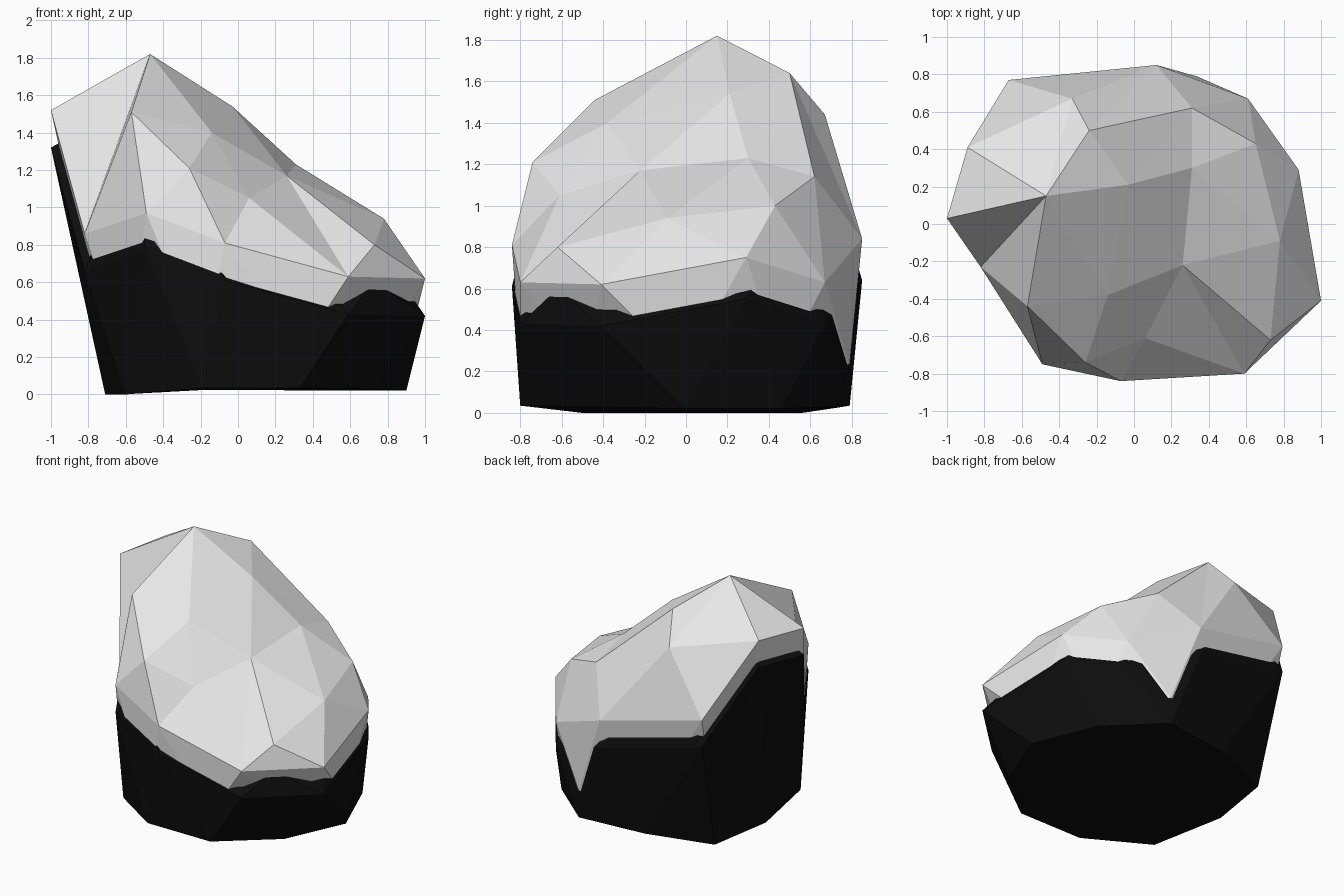
import bpy, bmesh, math
from mathutils import Vector
from mathutils.geometry import delaunay_2d_cdt

if "Cube" in bpy.data.objects:
    bpy.data.objects.remove(bpy.data.objects["Cube"])

# Upper rim of the boulder, counter-clockwise (heights are of the snow layer)
RIM = [(-.82, -.23, .86), (-.49, -.75, .97), (-.07, -.84, .81), (.59, -.80, .63),
       (1, -.41, .62), (.88, .29, .75), (.61, .67, .63), (.12, .85, .84),
       (-.67, .77, 1.02), (-.89, .41, 1.54), (-1, .03, 1.52)]
# Facet corners across the sloping top
TOP = [(-.47, .15, 1.82), (-.57, -.44, 1.51), (-.26, -.74, 1.21), (-.14, -.38, 1.40),
       (-.03, .21, 1.54), (.26, -.22, 1.17), (.31, .30, 1.23), (.06, -.61, 1.05),
       (.78, -.09, .94), (.73, -.62, .80), (-.24, .50, 1.64), (-.33, .67, 1.44),
       (.31, .62, 1.14), (.65, .43, 1.0)]
# Base outline, counter-clockwise
BASE = [(-.60, -.50, .2), (-.19, -.80, .235), (.33, -.80, .235), (.71, -.47, .23),
        (.90, -.01, .22), (.71, .46, .22), (.335, .79, .235), (-.17, .73, .225),
        (-.63, .56, .2), (-.71, .07, .2)]
SNOW_DEPTH = .2


def material(name, value):
    m = bpy.data.materials.new(name)
    m.diffuse_color = (value, value, value, 1)
    m.use_nodes = True
    m.node_tree.nodes["Principled BSDF"].inputs["Base Color"].default_value = m.diffuse_color
    return m


def boulder(name, shift, mat):
    """Faceted boulder, moved vertically by shift."""
    bm = bmesh.new()
    add = lambda pts: [bm.verts.new((x, y, z + shift)) for x, y, z in pts]
    rim, top, base = add(RIM), add(TOP), add(BASE)

    # top facets
    upper = rim + top
    flat = [Vector(v.co[:2]) for v in upper]
    res = delaunay_2d_cdt(flat, [], [list(range(len(rim)))], 1, 1e-5)
    for f in res[2]:
        bm.faces.new([upper[res[3][i][0]] for i in f])

    # side facets: zip rim and base together by angle
    ring = [(math.atan2(v.co.y, v.co.x), k, v)
            for k, loop in enumerate((rim, base)) for v in loop]
    ring.sort(key=lambda t: t[0])
    last = [None, None]
    for _, k, v in ring:
        last[k] = v
    for _, k, v in ring:
        bm.faces.new((last[0], last[1], v))
        last[k] = v

    # underside
    bm.faces.new(base)
    bmesh.ops.recalc_face_normals(bm, faces=bm.faces[:])
    me = bpy.data.meshes.new(name)
    bm.to_mesh(me)
    bm.free()
    me.materials.append(mat)
    ob = bpy.data.objects.new(name, me)
    bpy.context.collection.objects.link(ob)
    return ob


# Dark rock, and the same shape raised as its snow cap
boulder("rock", -SNOW_DEPTH, material("black stone", .004))
boulder("snow_cap", 0, material("snow white", .8))
